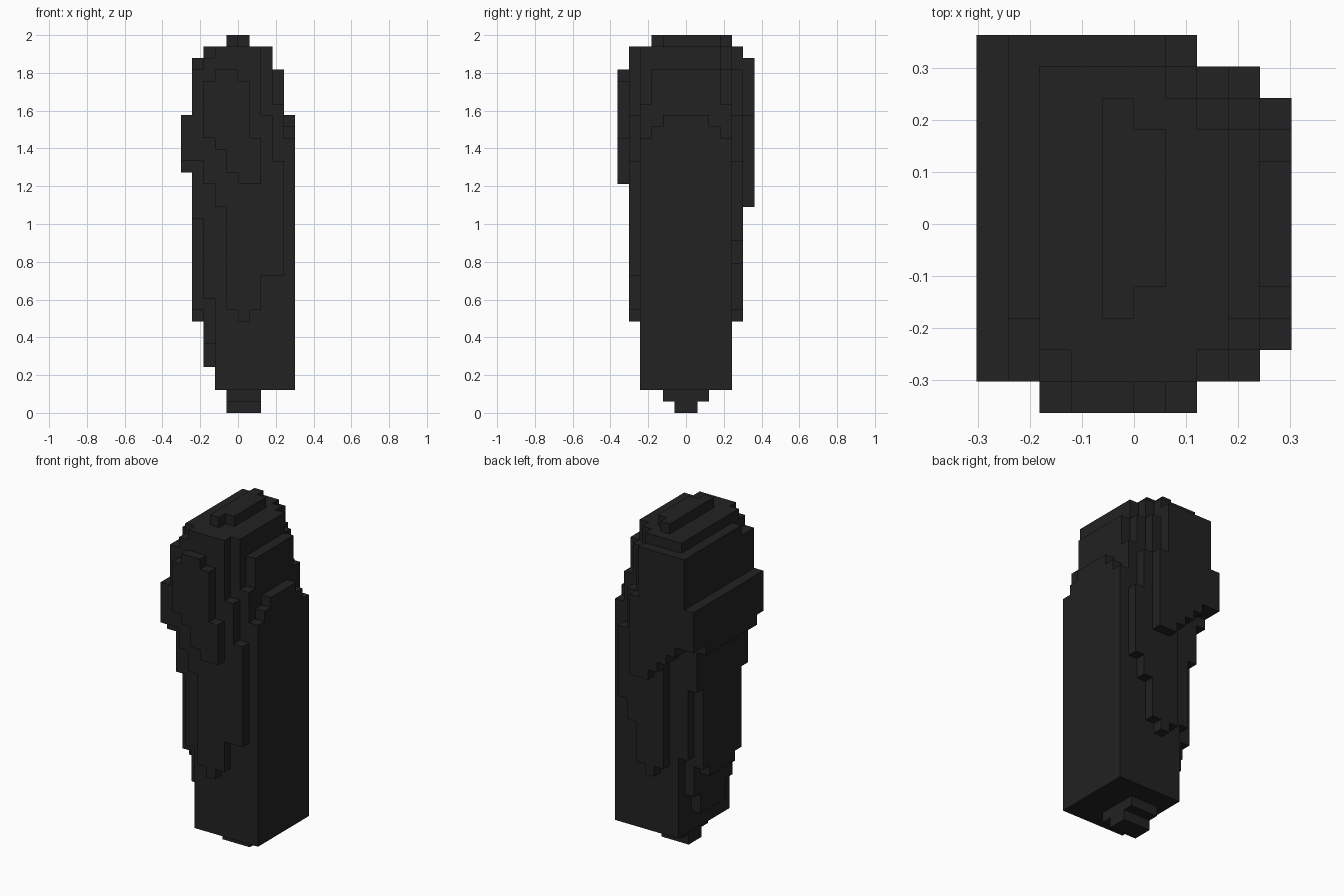
import bpy
import bmesh
from mathutils import Vector

cube = bpy.data.objects.get("Cube")
if cube:
    bpy.data.objects.remove(cube, do_unlink=True)

U = 2 / 33  # edge length of one block
parts = {}

# One flat charcoal colour
mat = bpy.data.materials.new("charcoal")
mat.use_nodes = True
charcoal = (0.016, 0.016, 0.016, 1)
mat.diffuse_color = charcoal
mat.node_tree.nodes["Principled BSDF"].inputs["Base Color"].default_value = charcoal


def box(name, x0, x1, y0, y1, z0, z1):
    """Add a box of block cells to a part."""
    parts.setdefault(name, set()).update(
        (x, y, z) for x in range(x0, x1) for y in range(y0, y1) for z in range(z0, z1))


def slab(name, x0, x1, half, z0, z1):
    """Add a box that is mirrored front to back."""
    box(name, x0, x1, -half, half, z0, z1)


def layer(name, y, first_x, bottoms, tops):
    """Add a layer one block deep, column by column."""
    for x, (z0, z1) in enumerate(zip(bottoms, tops), first_x):
        box(name, x, x + 1, y, y + 1, z0, z1)


# Main block, whose flat panel ends in two steps
slab("body", -2, 5, 4, 2, 24)
for step in (1, 2):
    slab("panel_top", 4, 5, 4 - step, 23 + step, 24 + step)

# Crown with stepped shoulders and a ridge
slab("crown", -3, 2, 4, 24, 32)
for x in (2, 3):
    slab("shoulder", x, x + 1, 4, 24, 36 - 3 * x)
    slab("shoulder", x, x + 1, 3, 24, 36 - 2 * x)
box("shoulder", 2, 3, -4, -3, 30, 32)
for x in (-1, 0):
    box("top_ridge", x, x + 1, x - 2, 3 - x, 32, 33)

# Rounded -x side: each course hangs lower towards its middle
for half, inner, middle in ((4, 10, 17), (3, 6, 9), (2, 4, 8)):
    slab("side_inner", -3, -2, half, inner, 24)
    slab("side_middle", -4, -3, half, middle, 30)
box("side_middle", -4, -3, -3, 4, 30, 31)
slab("side_outer", -5, -4, 4, 21, 26)

# Stepped foot
for step in (1, 2):
    slab("foot", -1, 2, step, step - 1, step)

# Front relief
layer("front_inner", -5, -5, (22, 22, 20, 18, 9, 8, 9, 12, 12),
      (26, 30, 31, 32, 32, 32, 32, 26, 22))
layer("front_outer", -6, -3, (24, 23, 21, 20, 20), (29, 30, 30, 29, 24))

# Back relief, the outer layer with a staircase lower edge
layer("back_inner", 4, -5, (22, 22, 21, 20, 9, 8, 9, 13, 15),
      (26, 31, 32, 32, 32, 32, 30, 26, 22))
for x in range(-5, 2):
    box("back_outer", x, x + 1, 5, 6, max(18, min(22, 18 - x)), 26 if x in (-5, 1) else 31)

# Centre the foundation of the shoulders: 30 and 27 high outside, 32 and 30 inside
solid = set().union(*parts.values())


def build(name, cells):
    """Skin the cells with only their outside faces, then merge flat areas."""
    bm = bmesh.new()
    for cell in cells:
        for axis in range(3):
            for side in (0, 1):
                neighbour = list(cell)
                neighbour[axis] += 2 * side - 1
                if tuple(neighbour) in solid:
                    continue
                corners = []
                for da, db in ((0, 0), (1, 0), (1, 1), (0, 1)):
                    p = Vector(cell)
                    p[axis] += side
                    p[(axis + 1) % 3] += da
                    p[(axis + 2) % 3] += db
                    corners.append(bm.verts.new(p * U))
                bm.faces.new(corners if side else corners[::-1])
    bmesh.ops.remove_doubles(bm, verts=bm.verts, dist=U * 0.01)
    bmesh.ops.dissolve_limit(bm, angle_limit=0.01, verts=bm.verts, edges=bm.edges)
    mesh = bpy.data.meshes.new(name)
    bm.to_mesh(mesh)
    bm.free()
    mesh.materials.append(mat)
    bpy.context.collection.objects.link(bpy.data.objects.new(name, mesh))


for name, cells in parts.items():
    build(name, cells)
